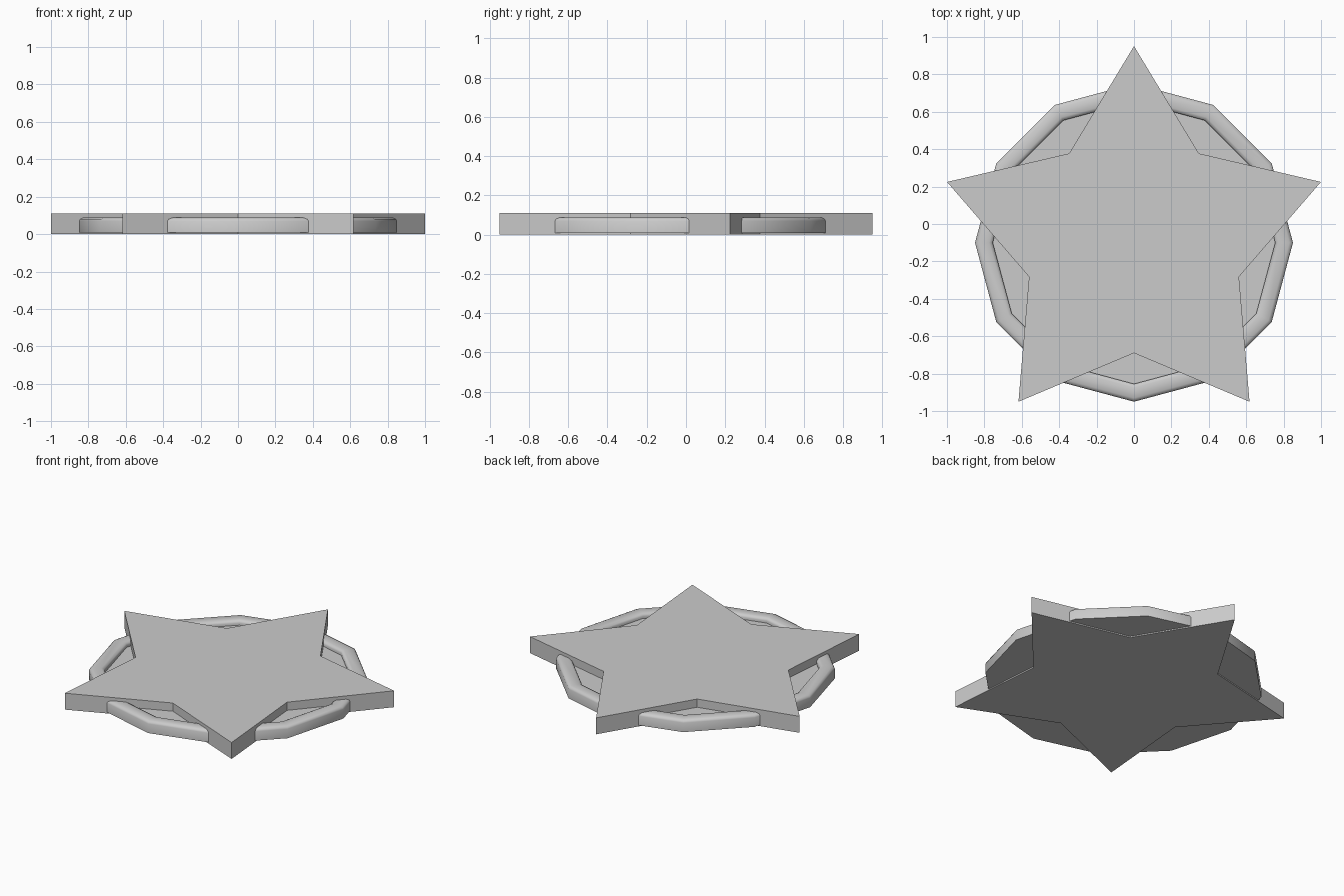
import bpy, bmesh, math

cube = bpy.data.objects.get("Cube")
if cube:
    bpy.data.objects.remove(cube, do_unlink=True)

CENTRE_Y = -0.10

grey = bpy.data.materials.new("light_grey")
grey.use_nodes = True
colour = (0.6, 0.6, 0.6, 1)
grey.diffuse_color = colour
grey.node_tree.nodes["Principled BSDF"].inputs["Base Color"].default_value = colour


def finish(bm, name):
    bmesh.ops.recalc_face_normals(bm, faces=bm.faces)
    mesh = bpy.data.meshes.new(name)
    bm.to_mesh(mesh)
    bm.free()
    mesh.materials.append(grey)
    obj = bpy.data.objects.new(name, mesh)
    obj.location.y = CENTRE_Y
    bpy.context.collection.objects.link(obj)
    return obj


def polar(radius, angle, z):
    return (radius * math.cos(angle), radius * math.sin(angle), z)


# Five-pointed star: extruded outline
bm = bmesh.new()
outline = [bm.verts.new(polar(0.59 if i % 2 else 1.051, math.pi / 2 + i * math.pi / 5, 0))
           for i in range(10)]
face = bm.faces.new(outline)
top = bmesh.ops.extrude_face_region(bm, geom=[face], use_keep_orig=True)
bmesh.ops.translate(bm, vec=(0, 0, 0.11),
                    verts=[g for g in top["geom"] if isinstance(g, bmesh.types.BMVert)])
finish(bm, "star")

# Twelve-sided dish with a rounded raised rim, lathed from (radius, height) rings
SIDES = 12
profile = [(0.85, 0.008), (0.85, 0.07), (0.845, 0.08), (0.83, 0.088),
           (0.775, 0.088), (0.76, 0.08), (0.755, 0.07), (0.755, 0.055)]
bm = bmesh.new()
rings = [[bm.verts.new(polar(r, 2 * math.pi * i / SIDES, z)) for i in range(SIDES)]
         for r, z in profile]
for low, high in zip(rings, rings[1:]):
    for i in range(SIDES):
        j = (i + 1) % SIDES
        bm.faces.new((low[i], low[j], high[j], high[i]))
bm.faces.new(rings[0])
bm.faces.new(rings[-1])
dish = finish(bm, "rimmed_dish")

bpy.ops.object.select_all(action="DESELECT")
dish.select_set(True)
bpy.context.view_layer.objects.active = dish
bpy.ops.object.shade_smooth_by_angle(angle=math.radians(40))
